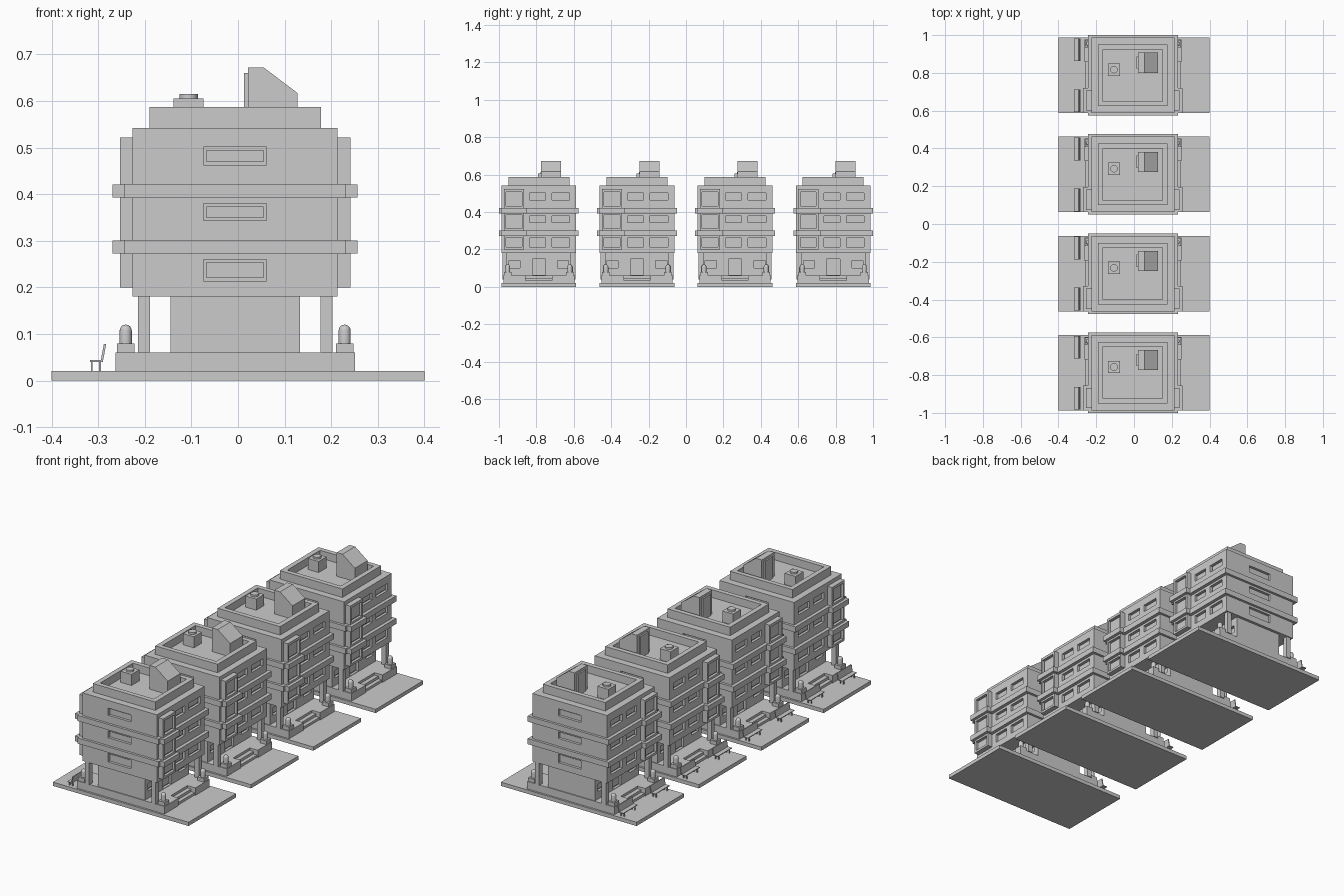
import bpy, bmesh, math
from mathutils import Matrix, Vector

if "Cube" in bpy.data.objects:
    bpy.data.objects.remove(bpy.data.objects["Cube"])

parts = []
CX = -0.006          # centre line of the building on its plot


def finish(name, bm, keep=True):
    bmesh.ops.recalc_face_normals(bm, faces=bm.faces[:])
    me = bpy.data.meshes.new(name)
    bm.to_mesh(me)
    bm.free()
    ob = bpy.data.objects.new(name, me)
    bpy.context.collection.objects.link(ob)
    if keep:
        parts.append(ob)
    return ob


def add_box(bm, x0, x1, y0, y1, z0, z1):
    m = Matrix.Translation(((x0 + x1) / 2, (y0 + y1) / 2, (z0 + z1) / 2)) @ \
        Matrix.Diagonal((abs(x1 - x0), abs(y1 - y0), abs(z1 - z0), 1))
    return bmesh.ops.create_cube(bm, size=1, matrix=m)["verts"]


def boxes(name, items, keep=True):
    bm = bmesh.new()
    for b in items:
        add_box(bm, *b)
    return finish(name, bm, keep)


def lathe(name, profile, centres, steps=16):
    bm = bmesh.new()
    for c in centres:
        o = Vector(c)
        vs = [bm.verts.new(o + Vector((r, 0, z))) for r, z in profile]
        es = [bm.edges.new(p) for p in zip(vs, vs[1:])]
        bmesh.ops.spin(bm, geom=vs + es, cent=o, axis=(0, 0, 1),
                       angle=2 * math.pi, steps=steps)
    bmesh.ops.remove_doubles(bm, verts=bm.verts[:], dist=1e-5)
    ob = finish(name, bm)
    ob.data.shade_smooth()
    ob.data.set_sharp_from_angle(angle=math.radians(40))
    return ob


def prism(name, profile, y0, y1):
    bm = bmesh.new()
    f = bm.faces.new([bm.verts.new((x, y0, z)) for x, z in profile])
    ext = bmesh.ops.extrude_face_region(bm, geom=[f])["geom"]
    bmesh.ops.translate(bm, vec=(0, y1 - y0, 0),
                        verts=[v for v in ext if isinstance(v, bmesh.types.BMVert)])
    return finish(name, bm)


def cut(ob, holes):
    cutter = boxes("cutter", holes, False)
    mod = ob.modifiers.new("cut", 'BOOLEAN')
    mod.operation, mod.solver, mod.object = 'DIFFERENCE', 'EXACT', cutter
    dg = bpy.context.evaluated_depsgraph_get()
    me = bpy.data.meshes.new_from_object(ob.evaluated_get(dg))
    ob.modifiers.clear()
    ob.data = me
    bpy.data.objects.remove(cutter)


def side_opening(half, y0, y1, z0, z1, depth=0.014):
    """Matching recess and pane on the left and right walls."""
    holes, panes, m = [], [], 0.006
    for s in (-1, 1):
        w = CX + s * half
        lo, hi = sorted((w - s * depth, w + s * 0.01))
        holes.append((lo, hi, y0, y1, z0, z1))
        lo, hi = sorted((w - s * (depth + 0.004), w - s * (depth - 0.005)))
        panes.append((lo, hi, y0 + m, y1 - m, z0 + m, z1 - m))
    return holes, panes


def end_opening(half, x0, x1, z0, z1, depth=0.014):
    """Matching recess and pane on the front and back walls."""
    holes, panes, m = [], [], 0.006
    for s in (-1, 1):
        w = s * half
        lo, hi = sorted((w - s * depth, w + s * 0.01))
        holes.append((x0, x1, lo, hi, z0, z1))
        lo, hi = sorted((w - s * (depth + 0.004), w - s * (depth - 0.005)))
        panes.append((x0 + m, x1 - m, lo, hi, z0 + m, z1 - m))
    return holes, panes


def gather(pairs):
    return [h for p in pairs for h in p[0]], [q for p in pairs for q in p[1]]


# plot and podium with entrance steps
boxes("ground_plate", [(-0.4, 0.4, -0.2, 0.2, 0, 0.02)])
podium = boxes("podium", [(CX - 0.257, CX + 0.257, -0.19, 0.19, 0.02, 0.06)])
cut(podium, [(CX + s * 0.235 - 0.025, CX + s * 0.235 + 0.025, -0.07, 0.07, 0.02, 0.07)
             for s in (-1, 1)])
boxes("entrance_steps", [(*sorted((CX + s * 0.21, CX + s * x)), -0.07, 0.07, 0.02, z)
                         for s in (-1, 1) for x, z in ((0.252, 0.033), (0.232, 0.047))])

# ground floor core with doors and windows
core = boxes("ground_floor_core", [(CX - 0.139, CX + 0.139, -0.185, 0.185, 0.055, 0.185)])
holes, panes = gather([side_opening(0.139, -0.035, 0.035, 0.062, 0.15),
                       side_opening(0.139, -0.16, -0.1, 0.1, 0.14),
                       side_opening(0.139, 0.1, 0.16, 0.1, 0.14)])
cut(core, holes)
boxes("ground_floor_panes", panes)

# corner columns
boxes("columns", [(CX + sx * 0.196 - 0.013, CX + sx * 0.196 + 0.013,
                   sy * 0.182 - 0.013, sy * 0.182 + 0.013, 0.06, 0.185)
                  for sx in (-1, 1) for sy in (-1, 1)])

# upper storeys with recessed windows
body = boxes("upper_storeys", [(CX - 0.22, CX + 0.22, -0.2, 0.2, 0.18, 0.542)])
bands = [(0.214, 0.26), (0.343, 0.38), (0.463, 0.501)]
holes, panes = gather([o for z0, z1 in bands for o in (
    end_opening(0.2, -0.074, 0.061, z0, z1),
    side_opening(0.22, -0.05, 0.035, z0, z1),
    side_opening(0.22, 0.07, 0.165, z0, z1))])
cut(body, holes)
boxes("upper_window_panes", panes)

# projecting bays on both sides
bays = boxes("bays", [(*sorted((CX + s * 0.205, CX + s * 0.247)), -0.187, -0.08, 0.2, 0.522)
                      for s in (-1, 1)])
holes, panes = gather([side_opening(0.247, -0.176, -0.091, z0, z1)
                       for z0, z1 in ((0.212, 0.263), (0.312, 0.383), (0.432, 0.508))])
cut(bays, holes)
boxes("bay_window_panes", panes)

# floor ledges, wider around the bays
for i, z in enumerate((0.272, 0.392)):
    boxes(f"floor_ledge_{i + 1}", [(CX - 0.238, CX + 0.238, -0.213, 0.213, z, z + 0.03)])
    boxes(f"bay_ledge_{i + 1}", [(*sorted((CX + s * 0.23, CX + s * 0.263)),
                                  -0.2, -0.067, z + 0.001, z + 0.029) for s in (-1, 1)])

# roof parapet, open on top
parapet = boxes("roof_parapet", [(CX - 0.184, CX + 0.184, -0.163, 0.163, 0.53, 0.587)])
cut(parapet, [(CX - 0.158, CX + 0.158, -0.138, 0.138, 0.546, 0.6)])

# roof vent and stair house
boxes("roof_vent", [(-0.138, -0.074, -0.003, 0.063, 0.54, 0.605)])
lathe("roof_vent_cap", [(0, 0.605), (0.02, 0.605), (0.02, 0.615), (0, 0.615)],
      [(-0.106, 0.03, 0)], 12)
prism("stair_house", [(0.021, 0.54), (0.128, 0.54), (0.128, 0.617),
                      (0.055, 0.672), (0.021, 0.672)], 0.013, 0.12)
boxes("stair_house_door", [(0.013, 0.023, 0.035, 0.1, 0.54, 0.66)])

# bollards on plinths
spots = [(CX + sx * 0.235, sy * 0.166, 0) for sx in (-1, 1) for sy in (-1, 1)]
boxes("bollard_plinths", [(x - 0.019, x + 0.019, y - 0.02, y + 0.02, 0.06, 0.079)
                          for x, y, _ in spots])
dome = [(0.013 * math.cos(a), 0.107 + 0.013 * math.sin(a))
        for a in [math.pi / 2 * i / 5 for i in range(6)]]
dome[-1] = (0, 0.12)
lathe("bollards", [(0, 0.078), (0.013, 0.078)] + dome, spots)

# benches along the left edge
for label, yc in (("front", -0.135), ("back", 0.135)):
    boxes(f"{label}_bench_seat", [(-0.318, -0.29, yc - 0.06, yc + 0.06, 0.04, 0.044)])
    prism(f"{label}_bench_backrest", [(-0.295, 0.041), (-0.29, 0.041),
                                      (-0.283, 0.078), (-0.288, 0.078)], yc - 0.06, yc + 0.06)
    boxes(f"{label}_bench_legs", [(x - 0.002, x + 0.002, yc + d - 0.003, yc + d + 0.003, 0.018, 0.041)
                                  for x in (-0.314, -0.296) for d in (-0.045, 0.045)])

# row of four identical buildings
for i in range(4):
    for ob in parts:
        o = ob if i == 0 else ob.copy()
        if i:
            o.name = f"{ob.name}_building_{i + 1}"
            bpy.context.collection.objects.link(o)
        o.location.y = -0.787 + 0.5247 * i
